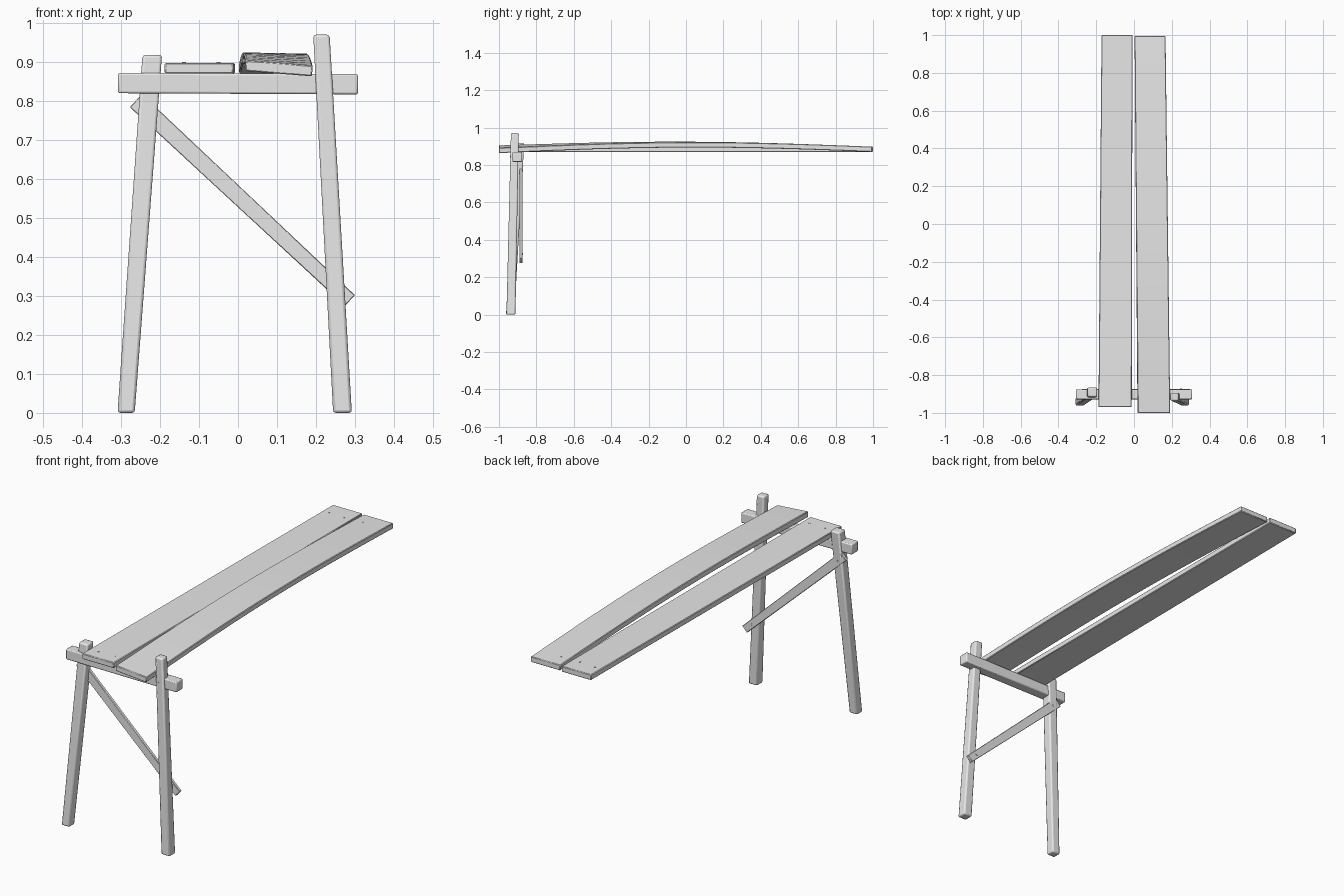
import bpy
import bmesh
from math import sin, cos, pi
from mathutils import Vector

cube = bpy.data.objects.get("Cube")
if cube:
    bpy.data.objects.remove(cube)

wood = bpy.data.materials.new("pale_grey_wood")
wood.use_nodes = True
GREY = (0.8, 0.8, 0.8, 1)
wood.diffuse_color = GREY
wood.node_tree.nodes["Principled BSDF"].inputs["Base Color"].default_value = GREY


def loft(name, rings, bevel, segments=2):
    """Join rectangular sections, each given as (centre, half side u, half side v)."""
    bm = bmesh.new()
    loops = []
    for centre, u, v in rings:
        c, u, v = Vector(centre), Vector(u), Vector(v)
        loops.append([bm.verts.new(p) for p in (c - u - v, c + u - v, c + u + v, c - u + v)])
    for a, b in zip(loops, loops[1:]):
        for i in range(4):
            j = (i + 1) % 4
            bm.faces.new((a[i], a[j], b[j], b[i]))
    bm.faces.new(loops[0][::-1])
    bm.faces.new(loops[-1])
    bmesh.ops.recalc_face_normals(bm, faces=bm.faces)
    mesh = bpy.data.meshes.new(name)
    bm.to_mesh(mesh)
    bm.free()
    obj = bpy.data.objects.new(name, mesh)
    bpy.context.collection.objects.link(obj)
    mesh.materials.append(wood)
    mod = obj.modifiers.new("worn_edges", 'BEVEL')
    mod.width, mod.segments = bevel, segments
    mod.limit_method = 'ANGLE'
    bpy.ops.object.select_all(action='DESELECT')
    obj.select_set(True)
    bpy.context.view_layer.objects.active = obj
    bpy.ops.object.shade_smooth_by_angle()
    return obj


def nail(name, location, normal):
    bpy.ops.mesh.primitive_cylinder_add(vertices=8, radius=0.005, depth=0.005, location=location)
    obj = bpy.context.object
    obj.name = name
    obj.rotation_euler = Vector(normal).to_track_quat('Z', 'Y').to_euler()
    obj.data.materials.append(wood)


# Legs, leaning inward and slightly back
def leg(name, foot, head, foot_half, head_half):
    foot, head = Vector(foot), Vector(head)
    rings = []
    for t in (0, 1):
        w = foot_half + (head_half - foot_half) * t
        rings.append((foot.lerp(head, t), (w, 0, 0), (0, w, 0)))
    loft(name, rings, 0.007)


leg("right_leg", (-0.287, -0.94, 0), (-0.22, -0.89, 0.918), 0.022, 0.025)
leg("left_leg", (0.268, -0.936, 0), (0.214, -0.915, 0.97), 0.024, 0.021)

# Crossbeam carrying the planks
loft("crossbeam", [((x, -0.902, z), (0, 0.026, 0), (0, 0, 0.026))
                   for x, z in ((-0.308, 0.846), (0.308, 0.843))], 0.005)

# Diagonal brace behind the legs
start, end = Vector((-0.262, -0.882, 0.801)), Vector((0.287, -0.882, 0.288))
along = (end - start).normalized()
across = Vector((-along.z, 0, along.x))
loft("diagonal_brace", [(start, across * 0.023, (0, 0.008, 0)),
                        (end, across * 0.019, (0, 0.008, 0))], 0.002, 1)


# Planks: straight on the right, bowed and twisted on the left
def plank(name, y0, y1, x0, x1, half, z, bow, twist, steps):
    rings = []
    for i in range(steps + 1):
        t = i / steps
        a = twist * (1 - t) ** 2
        w = half[0] + (half[1] - half[0]) * t
        rings.append(((x0 + (x1 - x0) * t, y0 + (y1 - y0) * t, z + bow * sin(pi * t)),
                      (w * cos(a), 0, w * sin(a)),
                      (-0.014 * sin(a), 0, 0.014 * cos(a))))
    loft(name, rings, 0.003, 1)


plank("right_plank", -0.97, 1.0, -0.1, -0.09, (0.088, 0.082), 0.884, 0.0, 0.0, 4)
plank("left_plank", -1.0, 0.995, 0.105, 0.085, (0.086, 0.082), 0.884, 0.025, -0.08, 16)

# Nail heads
for i, (x, y, z) in enumerate(((-0.138, 0.92, 0.897), (-0.05, 0.915, 0.897),
                               (-0.138, -0.91, 0.897), (-0.05, -0.91, 0.897),
                               (0.05, 0.92, 0.9), (0.138, -0.91, 0.897))):
    nail(f"plank_nail_{i + 1}", (x, y, z), (0, 0, 1))
nail("leg_nail", (0.214, -0.938, 0.845), (0, -1, 0))
for side, t in (("right", 0.06), ("left", 0.93)):
    nail(f"brace_nail_{side}", start.lerp(end, t) + Vector((0, 0.008, 0)), (0, 1, 0))
